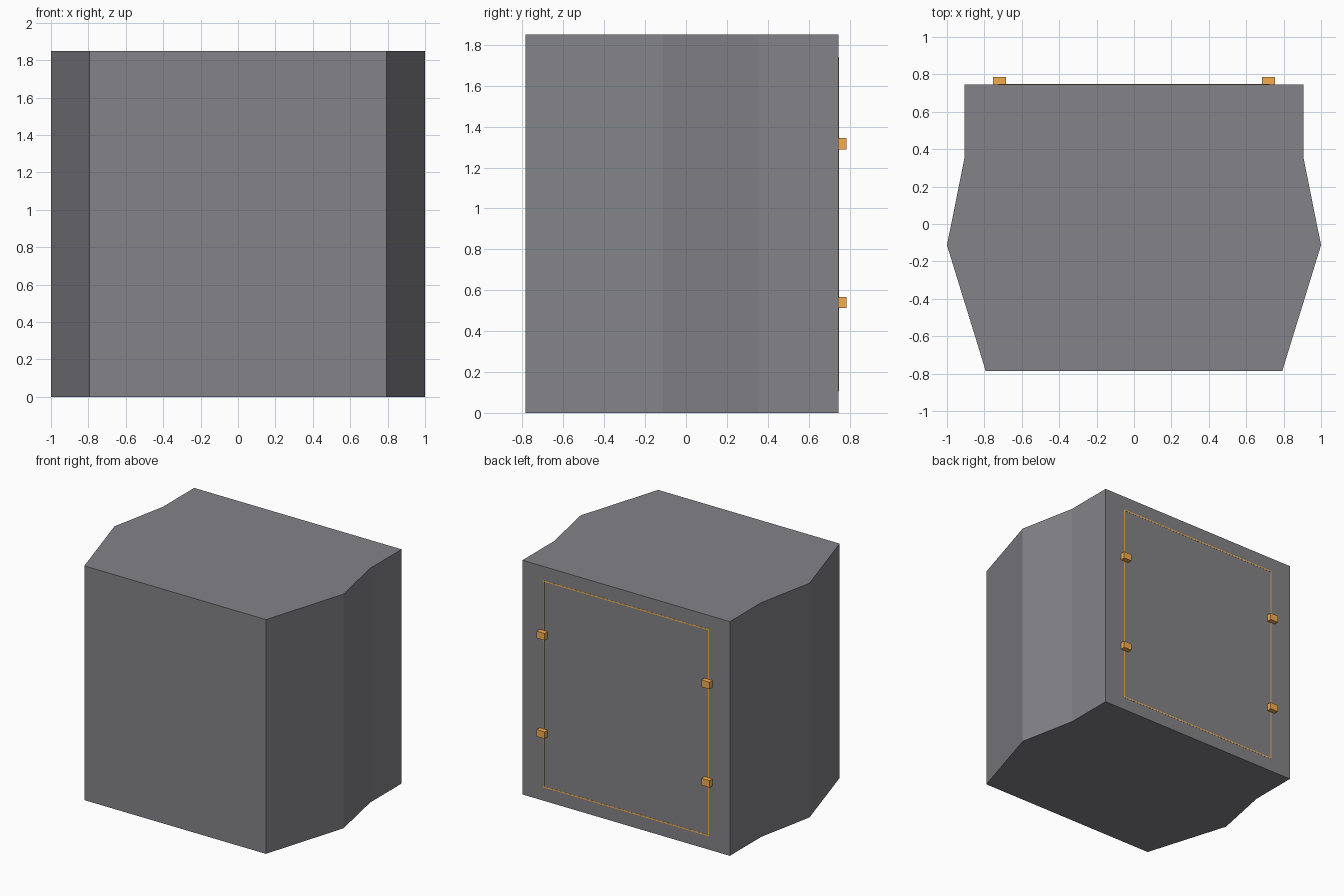
import bpy, bmesh

if "Cube" in bpy.data.objects:
    bpy.data.objects.remove(bpy.data.objects["Cube"])

H = 1.85
BACK = 0.747


def material(name, rgb):
    mat = bpy.data.materials.new(name)
    mat.diffuse_color = (*rgb, 1)
    mat.use_nodes = True
    mat.node_tree.nodes["Principled BSDF"].inputs["Base Color"].default_value = mat.diffuse_color
    return mat


amber = material("amber", (0.9, 0.42, 0.08))
slate = material("slate", (0.23, 0.23, 0.25))


def make_object(name, bm, mat):
    bmesh.ops.recalc_face_normals(bm, faces=bm.faces)
    mesh = bpy.data.meshes.new(name)
    bm.to_mesh(mesh)
    bm.free()
    obj = bpy.data.objects.new(name, mesh)
    bpy.context.collection.objects.link(obj)
    mesh.materials.append(mat)
    return obj


def box(name, centre, size, mat):
    bm = bmesh.new()
    bmesh.ops.create_cube(bm, size=1)
    for v in bm.verts:
        v.co = [c + p * s for c, p, s in zip(centre, v.co, size)]
    return make_object(name, bm, mat)


# Body: mirrored plan profile extruded upwards
half = [(0.793, -0.785), (1.0, -0.113), (0.906, 0.355), (0.906, BACK)]
plan = half + [(-x, y) for x, y in reversed(half)]
bm = bmesh.new()
face = bm.faces.new([bm.verts.new((x, y, 0)) for x, y in plan])
ext = bmesh.ops.extrude_face_region(bm, geom=[face])
top = [g for g in ext["geom"] if isinstance(g, bmesh.types.BMVert)]
bmesh.ops.translate(bm, verts=top, vec=(0, 0, H))
make_object("cabinet_body", bm, slate)

# Thin, almost flush trim outlining the rear access panel (one mitred ring)
px, z0, z1, w = 0.72, 0.11, 1.735, 0.005
bm = bmesh.new()


def loop(o, y):
    return [bm.verts.new(p) for p in ((-px - o, y, z0 - o), (px + o, y, z0 - o),
                                      (px + o, y, z1 + o), (-px - o, y, z1 + o))]


rings = [loop(w, BACK - 0.004), loop(w, BACK + 0.001),
         loop(-w, BACK + 0.001), loop(-w, BACK - 0.004)]
for k in range(4):
    a, b = rings[k], rings[(k + 1) % 4]
    for i in range(4):
        j = (i + 1) % 4
        bm.faces.new((a[i], a[j], b[j], b[i]))
make_object("panel_trim", bm, amber)

# Panel latches, two per side
for s, label in ((-1, "left"), (1, "right")):
    for z, level in ((0.54, "lower"), (1.317, "upper")):
        box(f"latch_{level}_{label}", (s * px, 0.765, z), (0.07, 0.04, 0.055), amber)
